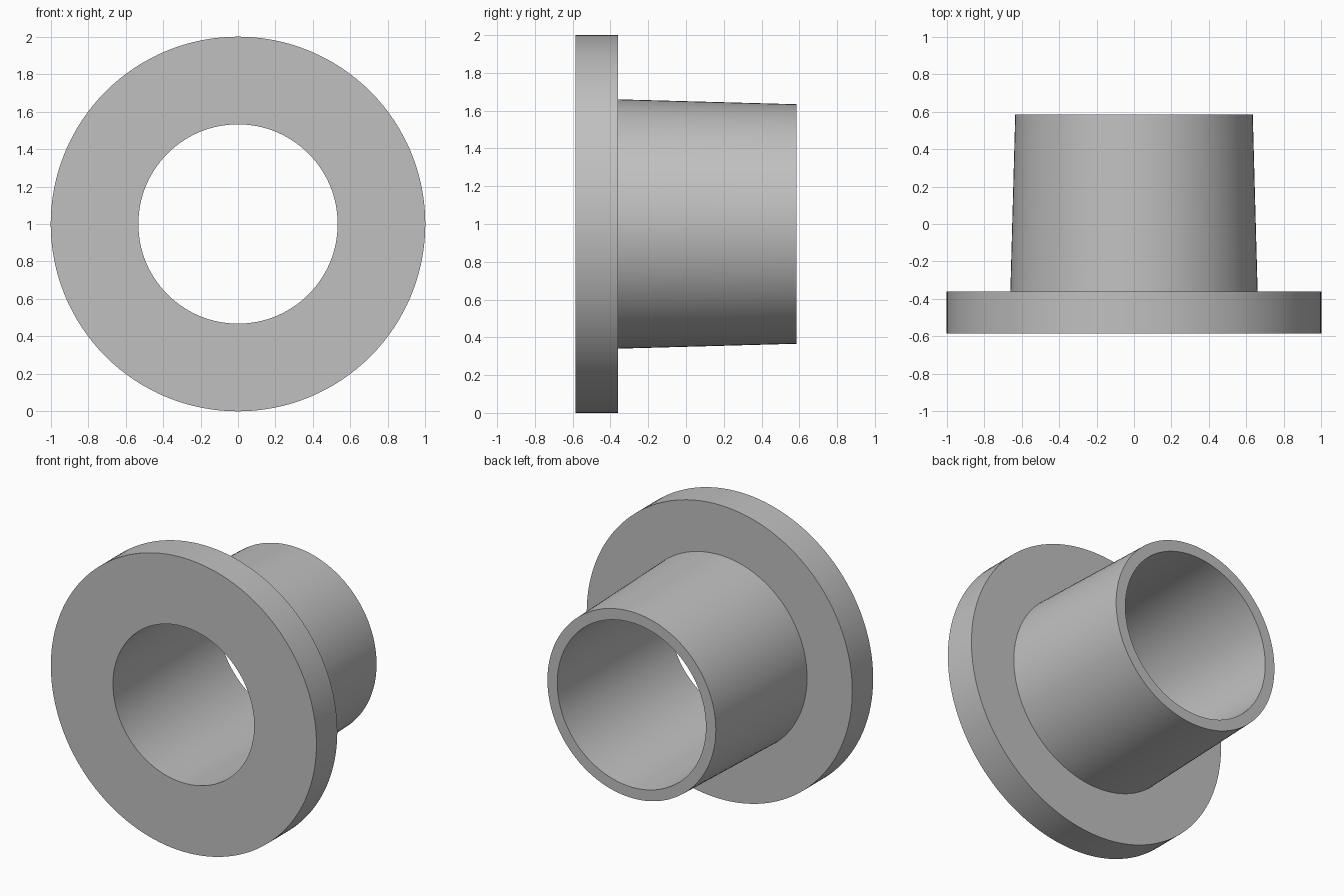
import bpy, bmesh, math
from mathutils import Matrix, Vector

default = bpy.data.objects.get("Cube")
if default:
    bpy.data.objects.remove(default, do_unlink=True)

# Plain grey finish
grey = bpy.data.materials.new("plain_grey")
grey.use_nodes = True
colour = (0.53, 0.53, 0.53, 1)
grey.diffuse_color = colour
grey.node_tree.nodes["Principled BSDF"].inputs["Base Color"].default_value = colour

# Half section as (radius, y): flange, tapered sleeve and flared bore
FRONT, STEP, BACK = -0.585, -0.36, 0.585
section = [(0.532, FRONT), (1.0, FRONT), (1.0, STEP),
           (0.66, STEP), (0.634, BACK), (0.56, BACK)]
SEGMENTS = 128

# Revolve the closed section about the y axis
bm = bmesh.new()
verts = [bm.verts.new((r, y, 0)) for r, y in section]
edges = [bm.edges.new((verts[i - 1], verts[i])) for i in range(len(verts))]
bmesh.ops.spin(bm, geom=verts + edges, cent=(0, 0, 0), axis=(0, 1, 0),
               angle=math.tau, steps=SEGMENTS, use_merge=True)
bmesh.ops.remove_doubles(bm, verts=bm.verts, dist=1e-5)
bmesh.ops.recalc_face_normals(bm, faces=bm.faces)
bmesh.ops.transform(bm, matrix=Matrix.Translation(Vector((0, 0, 1))), verts=bm.verts)

mesh = bpy.data.meshes.new("flanged_bushing")
bm.to_mesh(mesh)
bm.free()
mesh.materials.append(grey)
bushing = bpy.data.objects.new("flanged_bushing", mesh)
bpy.context.collection.objects.link(bushing)

# Smooth round walls, crisp rims
bpy.ops.object.select_all(action="DESELECT")
bushing.select_set(True)
bpy.context.view_layer.objects.active = bushing
bpy.ops.object.shade_smooth_by_angle(angle=math.radians(30))
